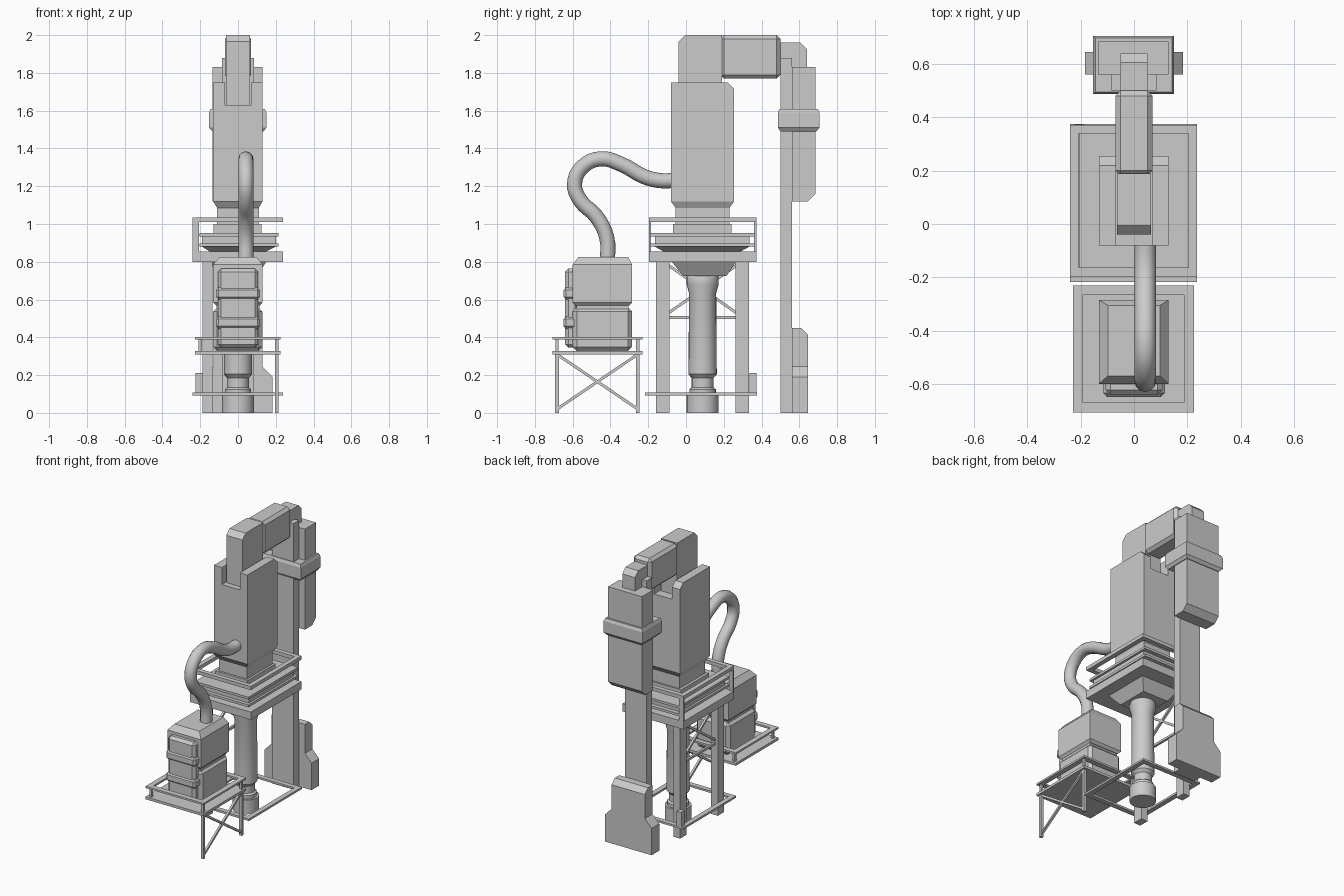
import bpy, bmesh, math
from mathutils import Vector

if "Cube" in bpy.data.objects:
    bpy.data.objects.remove(bpy.data.objects["Cube"])


def finish(name, bm):
    bmesh.ops.recalc_face_normals(bm, faces=bm.faces)
    me = bpy.data.meshes.new(name)
    bm.to_mesh(me)
    bm.free()
    ob = bpy.data.objects.new(name, me)
    bpy.context.collection.objects.link(ob)
    return ob


def bevel(ob, width, segments=1):
    m = ob.modifiers.new("bevel", 'BEVEL')
    m.width, m.segments = width, segments
    return ob


def loft(name, levels):
    """Stack of rectangles: (z, x0, x1, y0, y1)."""
    bm = bmesh.new()
    rings = [[bm.verts.new(p) for p in ((a, c, z), (b, c, z), (b, d, z), (a, d, z))]
             for z, a, b, c, d in levels]
    bm.faces.new(rings[0])
    bm.faces.new(rings[-1])
    for lo, hi in zip(rings, rings[1:]):
        for i in range(4):
            j = (i + 1) % 4
            bm.faces.new((lo[i], lo[j], hi[j], hi[i]))
    return finish(name, bm)


def box(name, x0, x1, y0, y1, z0, z1):
    return loft(name, [(z0, x0, x1, y0, y1), (z1, x0, x1, y0, y1)])


def prism(name, pts, a, b, axis='x'):
    """Extrude a (y,z) profile along x, or an (x,z) profile along y."""
    bm = bmesh.new()
    put = (lambda p, t: (t, p[0], p[1])) if axis == 'x' else (lambda p, t: (p[0], t, p[1]))
    f = bm.faces.new([bm.verts.new(put(p, a)) for p in pts])
    ext = bmesh.ops.extrude_face_region(bm, geom=[f])
    d = Vector((b - a, 0, 0)) if axis == 'x' else Vector((0, b - a, 0))
    bmesh.ops.translate(bm, verts=[v for v in ext['geom'] if isinstance(v, bmesh.types.BMVert)], vec=d)
    return finish(name, bm)


def ring(name, x0, x1, y0, y1, z0, z1, w):
    """Flat rectangular frame of bar width w."""
    bm = bmesh.new()
    loops = []
    for i, z in ((0, z0), (w, z0), (w, z1), (0, z1)):
        loops.append([bm.verts.new(p) for p in ((x0 + i, y0 + i, z), (x1 - i, y0 + i, z),
                                                (x1 - i, y1 - i, z), (x0 + i, y1 - i, z))])
    for k in range(4):
        p, q = loops[k], loops[(k + 1) % 4]
        for i in range(4):
            j = (i + 1) % 4
            bm.faces.new((p[i], p[j], q[j], q[i]))
    return finish(name, bm)


def bar(name, p, q, t):
    """Square bar between two points."""
    p, q = Vector(p), Vector(q)
    bm = bmesh.new()
    bmesh.ops.create_cube(bm, size=1)
    bmesh.ops.scale(bm, verts=bm.verts, vec=(t, t, (q - p).length))
    bmesh.ops.rotate(bm, verts=bm.verts, matrix=Vector((0, 0, 1)).rotation_difference(q - p).to_matrix())
    bmesh.ops.translate(bm, verts=bm.verts, vec=(p + q) / 2)
    return finish(name, bm)


def smooth(ob):
    bpy.ops.object.select_all(action='DESELECT')
    ob.select_set(True)
    bpy.context.view_layer.objects.active = ob
    bpy.ops.object.shade_smooth_by_angle(angle=math.radians(30))


# Main tower with a slot through the top
tower = prism("tower_body", [(-.08, 1.12), (.255, 1.12), (.255, 1.715), (.22, 1.75), (-.08, 1.75)], -.132, .13)
cut = box("slot_cutter", -.07, .07, -.3, .5, 1.63, 1.9)
cut.hide_render = True
cut.hide_set(True)
m = tower.modifiers.new("slot", 'BOOLEAN')
m.object, m.operation, m.solver = cut, 'DIFFERENCE', 'EXACT'
loft("tower_neck", [(1.0, -.11, .11, -.055, .23), (1.085, -.11, .11, -.055, .23),
                    (1.12, -.132, .13, -.08, .255)])
box("tower_collar", -.13, .125, -.07, .24, .95, 1.0)

# Arm across the top
prism("arm_upright", [(-.04, 1.63), (.19, 1.63), (.19, 2), (-.005, 2), (-.04, 1.965)], -.063, .063)
bevel(box("arm_beam", -.07, .07, .18, .5, 1.77, 2.0), .02)
prism("arm_end", [(.5, 1.8), (.64, 1.8), (.64, 1.925), (.605, 1.96), (.5, 1.96)], -.05, .05)

# Rear column, hanging box, clamp band and stepped base
box("rear_column", -.085, .085, .5, .56, 0, 1.88)
prism("rear_box", [(.56, 1.12), (.645, 1.12), (.685, 1.16), (.685, 1.83), (.56, 1.83)], -.135, .13)
loft("clamp_band", [(1.49, -.135, .135, .50, .69), (1.51, -.153, .15, .487, .706),
                    (1.59, -.153, .15, .487, .706), (1.61, -.145, .142, .495, .698)])
loft("rear_base", [(0, -.183, .183, .56, .645), (.19, -.183, .183, .56, .645),
                   (.245, -.13, .13, .56, .645), (.415, -.13, .13, .56, .645),
                   (.45, -.13, .13, .56, .61)])

# Main platform: deck, stacked plates, railing, hopper
box("main_deck", -.24, .237, -.196, .372, .80, .855)
loft("plate_foot", [(.855, -.15, .15, -.12, .29), (.88, -.19, .2, -.165, .335)])
for z in (.88, .935):
    box("deck_plate", -.205, .215, -.19, .365, z, z + .017)
box("plate_core", -.19, .2, -.165, .335, .88, .95)
ring("main_top_rail", -.24, .237, -.196, .372, 1.01, 1.035, .033)
for y in (-.196, .36):
    box("main_rail_post", -.24, -.207, y, y + .012, .855, 1.01)
loft("hopper", [(.725, -.10, .10, -.015, .215), (.80, -.15, .15, -.075, .265)])

# Central pipe, lathed
bm = bmesh.new()
prof = [(0, 0), (.085, 0), (.085, .1), (.07, .1), (.07, .125), (.058, .135), (.058, .185), (.075, .205),
        (.072, .635), (.085, .68), (.085, .715), (.078, .73), (0, .73)]
vs = [bm.verts.new((r, 0, z)) for r, z in prof]
es = [bm.edges.new(e) for e in zip(vs, vs[1:])]
bmesh.ops.spin(bm, geom=vs + es, axis=(0, 0, 1), cent=(0, 0, 0), angle=math.tau, steps=24)
bmesh.ops.remove_doubles(bm, verts=bm.verts, dist=1e-4)
pipe = finish("central_pipe", bm)
pipe.location = (0, .088, 0)
smooth(pipe)

# Left legs with cross bracing, and the ground frame
for y in (-.16, .262):
    box("platform_leg", -.187, -.135, y, y + .072, 0, .80)
bar("leg_tie", (-.16, -.14, .505), (-.16, .315, .505), .016)
bar("leg_brace", (-.16, -.12, .51), (-.16, .295, .80), .015)
bar("leg_brace", (-.16, .295, .51), (-.16, -.12, .80), .015)
ring("ground_frame", -.24, .237, -.217, .375, .093, .107, .035)
box("frame_post", -.225, -.188, .337, .374, .093, .21)

# Front platform with railing and right-hand braced legs
box("front_deck", -.228, .225, -.707, -.23, .31, .328)
ring("front_rail", -.228, .225, -.707, -.23, .389, .402, .037)
for y in (-.683, -.255):
    for x in (-.2, .205):
        bar("front_rail_post", (x, y, .32), (x, y, .395), .017)
    bar("front_leg", (.205, y, 0), (.205, y, .32), .02)
bar("front_brace", (.205, -.683, .02), (.205, -.255, .31), .015)
bar("front_brace", (.205, -.255, .02), (.205, -.683, .31), .015)

# Tank in two bevelled halves, with a banded front panel
bevel(box("tank_lower", -.132, .13, -.60, -.285, .328, .558), .022)
loft("tank_seam", [(.53, -.115, .115, -.58, -.305), (.60, -.115, .115, -.58, -.305)])
loft("tank_upper", [(.568, -.115, .115, -.585, -.30), (.585, -.132, .13, -.60, -.285),
                    (.785, -.132, .13, -.60, -.285), (.825, -.098, .098, -.57, -.305)])
bevel(box("tank_panel", -.107, .107, -.64, -.57, .345, .765), .018)
for z in (.445, .60):
    bevel(box("panel_band", -.116, .116, -.648, -.57, z, z + .065), .014)

# Hose from tank to tower
cu = bpy.data.curves.new("hose", 'CURVE')
cu.dimensions = '3D'
cu.bevel_depth, cu.bevel_resolution, cu.resolution_u, cu.use_fill_caps = .04, 4, 4, True
path = [(-.415, .80), (-.42, .93), (-.475, 1.04), (-.56, 1.125), (-.59, 1.215), (-.545, 1.305),
        (-.45, 1.345), (-.34, 1.315), (-.22, 1.25), (-.14, 1.23), (-.06, 1.23)]
sp = cu.splines.new('BEZIER')
sp.bezier_points.add(len(path) - 1)
for bp, (y, z) in zip(sp.bezier_points, path):
    bp.co = (.042, y, z)
    bp.handle_left_type = bp.handle_right_type = 'AUTO'
sp.use_smooth = True
hose = bpy.data.objects.new("hose", cu)
bpy.context.collection.objects.link(hose)
